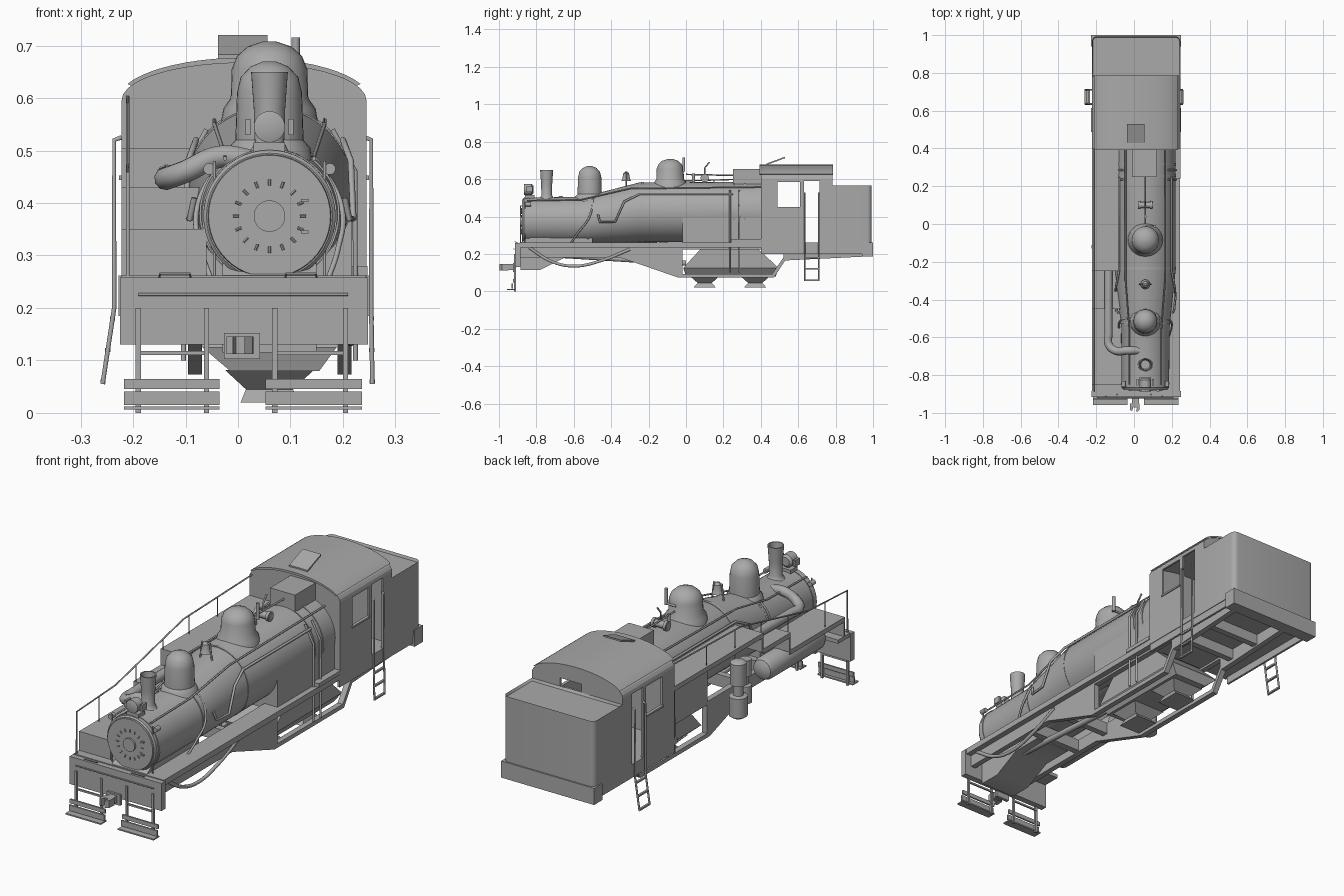
import bpy, bmesh, math
from mathutils import Vector

if "Cube" in bpy.data.objects:
    bpy.data.objects.remove(bpy.data.objects["Cube"])

grey = bpy.data.materials.new("locomotive grey")
grey.diffuse_color = (0.4, 0.4, 0.4, 1)
grey.use_nodes = True
grey.node_tree.nodes["Principled BSDF"].inputs["Base Color"].default_value = grey.diffuse_color
CX = 0.06  # boiler centre line


def finish(name, bm, smooth=True):
    bmesh.ops.recalc_face_normals(bm, faces=bm.faces)
    me = bpy.data.meshes.new(name)
    bm.to_mesh(me)
    bm.free()
    ob = bpy.data.objects.new(name, me)
    bpy.context.collection.objects.link(ob)
    me.materials.append(grey)
    activate(ob)
    if smooth:
        bpy.ops.object.shade_smooth_by_angle(angle=math.radians(35))
    return ob


def activate(ob):
    bpy.ops.object.select_all(action='DESELECT')
    ob.select_set(True)
    bpy.context.view_layer.objects.active = ob


def loft(name, rings, smooth=True):
    bm = bmesh.new()
    vs = [[bm.verts.new(p) for p in r] for r in rings]
    n = len(vs[0])
    for a, b in zip(vs, vs[1:]):
        for i in range(n):
            bm.faces.new((a[i], a[(i + 1) % n], b[(i + 1) % n], b[i]))
    bm.faces.new(vs[0])
    bm.faces.new(vs[-1])
    return finish(name, bm, smooth)


def prism(name, pts, axis, a, b, smooth=True):
    place = {'x': lambda p, t: (t, p[0], p[1]), 'y': lambda p, t: (p[0], t, p[1]),
             'z': lambda p, t: (p[0], p[1], t)}[axis]
    return loft(name, [[place(p, t) for p in pts] for t in (a, b)], smooth)


def box(name, x0, x1, y0, y1, z0, z1):
    return prism(name, [(x0, y0), (x1, y0), (x1, y1), (x0, y1)], 'z', z0, z1, False)


def lathe(name, start, direction, profile, n=32):
    # profile: (distance along axis, radius)
    d = Vector(direction).normalized()
    u = d.orthogonal().normalized()
    v = d.cross(u)
    s = Vector(start)
    return loft(name, [[s + d * t + (u * math.cos(k * math.tau / n) + v * math.sin(k * math.tau / n)) * r
                        for k in range(n)] for t, r in profile])


def rod(name, p, q, r, n=12):
    d = Vector(q) - Vector(p)
    return lathe(name, p, d, [(0, r), (d.length, r)], n)


def pipe(name, pts, r, smooth=False):
    cu = bpy.data.curves.new(name, 'CURVE')
    cu.dimensions, cu.bevel_depth, cu.bevel_resolution, cu.use_fill_caps = '3D', r, 3, True
    sp = cu.splines.new('BEZIER' if smooth else 'POLY')
    ps = sp.bezier_points if smooth else sp.points
    ps.add(len(pts) - 1)
    for b, p in zip(ps, pts):
        if smooth:
            b.co, b.handle_left_type, b.handle_right_type = p, 'AUTO', 'AUTO'
        else:
            b.co = (*p, 1)
    ob = bpy.data.objects.new(name, cu)
    bpy.context.collection.objects.link(ob)
    cu.materials.append(grey)
    activate(ob)
    bpy.ops.object.convert(target='MESH')
    bpy.ops.object.shade_smooth_by_angle(angle=math.radians(40))


def cut(ob, *cutters):
    for c in cutters:
        m = ob.modifiers.new("cut", 'BOOLEAN')
        m.operation, m.object, m.solver = 'DIFFERENCE', c, 'EXACT'
        activate(ob)
        bpy.ops.object.modifier_apply(modifier=m.name)
        bpy.data.objects.remove(c)


# boiler with tapered course, bands and firebox
def ring(y, zc, r, n=48):
    return [(CX + r * math.cos(k * math.tau / n), y, zc + r * math.sin(k * math.tau / n)) for k in range(n)]


loft("boiler", [ring(*a) for a in ((-.872, .375, .12), (-.866, .375, .126), (-.55, .377, .128),
                                   (-.25, .422, .16), (.41, .425, .16))])
for i, (y, z, r) in enumerate(((-.85, .375, .129), (-.53, .38, .134), (-.24, .423, .162), (.25, .425, .163), (.31, .425, .163))):
    loft(f"boiler_band_{i}", [ring(y, z, r), ring(y + .012, z, r)])
box("firebox", CX - .157, CX + .157, -.02, .4, .24, .42)

# smokebox door with hub and clamps
lathe("smokebox_door", (CX, -.87, .375), (0, -1, 0), [(0, .118), (.008, .116)], 48)
lathe("door_hub", (CX, -.875, .375), (0, -1, 0), [(0, .03), (.012, .03)])
for k in range(16):
    d = Vector((math.cos(k * math.tau / 16), 0, math.sin(k * math.tau / 16)))
    c = Vector((CX, -.88, .375))
    rod(f"door_clamp_{k}", c + d * .058, c + d * .07, .0028, 6)
for z in (.345, .405):
    box("door_hinge", CX + .06, CX + .074, -.886, -.87, z - .003, z + .003)

# chimney, domes, bell
lathe("chimney", (CX, -.745, .48), (0, 0, 1), [(0, .055), (.02, .036), (.035, .028), (.1, .03), (.155, .034), (.17, .035), (.17, .03), (.1, .024)])
lathe("sand_dome", (CX, -.515, .46), (0, 0, 1), [(0, .085), (.045, .078), (.06, .065), (.15, .062), (.18, .055), (.2, .036), (.21, .012)])
lathe("steam_dome", (CX, -.085, .54), (0, 0, 1), [(0, .095), (.04, .088), (.06, .074), (.115, .072), (.14, .062), (.158, .042), (.168, .012)])
lathe("bell", (CX, -.32, .59), (0, 0, 1), [(0, .026), (.008, .022), (.025, .018), (.04, .016), (.05, .006)], 20)
for s in (-1, 1):
    rod("bell_post", (CX + s * .03, -.32, .56), (CX + s * .02, -.32, .635), .004)
rod("bell_yoke", (CX - .022, -.32, .634), (CX + .022, -.32, .634), .004)

# whistle, generator, safety valve and turret box ahead of the cab
rod("whistle", (CX + .05, -.012, .64), (CX + .05, -.012, .715), .008)
rod("whistle_arm", (CX, -.012, .645), (CX + .05, -.012, .645), .005)
rod("generator", (CX - .04, .1, .605), (CX + .04, .1, .605), .016, 20)
for s in (-1, 1):
    rod("generator_cover", (CX + s * .025, .1, .605), (CX + s * .038, .1, .605), .022, 20)
pipe("generator_exhaust", [(CX, .1, .6), (CX, .1, .66), (CX, .125, .69)], .004)
rod("safety_valve", (CX, .04, .57), (CX, .04, .63), .008)
pipe("steam_line", [(CX, .0, .625), (CX, .25, .62)], .004)
box("turret_box", -.01, .118, .25, .41, .55, .653)

# headlight
lathe("headlight", (CX, -.815, .545), (0, -1, 0), [(0, .02), (.01, .03), (.05, .03), (.052, .026)], 24)
box("headlight_bracket", CX - .03, CX + .03, -.86, -.81, .49, .515)
for s in (-1, 1):
    box("number_board", CX + s * .041 - .005, CX + s * .041 + .005, -.855, -.82, .53, .56)
    lathe("marker_lamp", (CX + s * .115, -.83, .465), (0, -1, 0), [(0, .011), (.03, .011)], 16)
    rod("front_brace", (CX + s * .105, -.86, .26), (CX + s * .105, -.86, .48), .003)
    # boiler handrails, side pipes and cross stays
    pipe("boiler_handrail", [(CX + s * x, y, z) for x, y, z in
         ((.085, -.85, .485), (.085, -.56, .49), (.105, -.3, .55), (.105, .4, .558))], .004)
    pipe("feed_pipe", [(CX + s * x, y, z) for x, y, z in
         ((.143, -.47, .41), (.152, -.46, .37), (.16, -.38, .37), (.155, -.33, .48), (.14, -.25, .52), (.14, .25, .52))], .006)
    pipe("sand_pipe", [(CX + s * x, y, z) for x, y, z in
         ((.06, -.5, .51), (.105, -.5, .46), (.138, -.52, .39), (.13, -.58, .31), (.11, -.62, .25))], .005, True)
    for y in (.235, .285):
        pipe("injector_pipe", [(CX + s * .12, y, .54), (CX + s * .163, y, .46), (CX + s * .164, y, .1)], .005)

# large delivery pipe on the left
pipe("delivery_pipe", [(.03, -.67, .48), (-.035, -.67, .488), (-.1, -.67, .46), (-.133, -.64, .448), (-.135, -.58, .448), (-.135, -.22, .452)], .022, True)
rod("delivery_pipe_flange", (-.135, -.24, .452), (-.135, -.22, .452), .025, 20)

# cab shell with windows and doors
def arch(x0, x1, z0, zs, h, a=0, n=20):
    c, w = (x0 + x1) / 2, (x1 - x0) / 2
    an = [math.radians(a + (180 - 2 * a) * k / n) for k in range(n + 1)]
    return [(x0, z0), (x1, z0)] + [(c + w * math.cos(t), zs + h * math.sin(t)) for t in an]


cab = prism("cab", arch(-.222, .245, .235, .595, .075), 'y', .4, .782, False)
cut(cab, prism("cutter", arch(-.212, .235, .262, .595, .066), 'y', .41, .772, False),
    box("cutter", -.4, .4, .49, .61, .452, .585), box("cutter", -.4, .4, .632, .715, .262, .59),
    box("cutter", -.01, .1, .74, .85, .568, .605))
outer = arch(-.228, .251, 0, .597, .08, 22)[2:]
prism("cab_roof", outer + arch(-.22, .243, 0, .597, .07, 22)[2:][::-1], 'y', .392, .785)
prism("roof_hatch", [(.43, .675), (.53, .712), (.53, .72), (.43, .683)], 'x', -.038, .056)
for s in (-1, 1):
    box("window_sill", .0115 + s * .234 - .004, .0115 + s * .234 + .004, .487, .613, .444, .452)

# bunker with rounded back corners and sunken top
pts = [(-.222, .782), (.245, .782)]
for cx, a0 in ((.22, 0), (-.197, 90)):
    pts += [(cx + .025 * math.cos(math.radians(a0 + k * 18)), .968 + .025 * math.sin(math.radians(a0 + k * 18))) for k in range(6)]
bunker = prism("bunker", pts, 'z', .235, .566)
bm = bmesh.new()
bm.from_mesh(bunker.data)
top = max(bm.faces, key=lambda f: f.calc_center_median().z)
bmesh.ops.inset_individual(bm, faces=[top], thickness=.005)
for v in top.verts:
    v.co.z -= .012
bm.to_mesh(bunker.data)
bm.free()

# running boards, floor and beams
box("right_running_board", .15, .243, -.885, .95, .235, .262)
box("right_firebox_step", .17, .247, .24, .4, .262, .28)
box("front_deck", -.222, .243, -.89, -.8, .245, .262)
box("cab_floor", -.222, .242, .38, .96, .235, .26)
box("front_beam", -.225, .248, -.915, -.885, .13, .258)
box("rear_beam", -.228, .25, .94, 1.0, .185, .262)
for x in (-.222, .232):
    box("floor_side_channel", x, x + .01, .4, .95, .2, .24)
for i, (y0, y1, z) in enumerate(((-.85, -.45, .35), (-.45, -.25, .43), (-.25, .4, .505))):
    box(f"stepped_walkway_{i}", -.222, -.06, y0, y1, z - .01, z)
    box(f"walkway_riser_{i}", -.222, -.06, y0, y0 + .008, z - .088, z)
    box(f"walkway_edge_{i}", -.222, -.214, y0, y1, z - .022, z)

# left railing
rail = [(-.885, .457), (-.6, .472), (-.1, .588), (.4, .602)]
pipe("walkway_railing", [(-.21, -.885, .262)] + [(-.21, y, z) for y, z in rail], .0035)
for y, z0, z1 in ((-.72, .35, .465), (-.45, .43, .507), (-.25, .505, .553), (-.06, .505, .589), (.15, .505, .595)):
    rod("railing_post", (-.21, y, z0), (-.21, y, z1), .002, 8)

# air tank and air pump on the left
lathe("air_tank", (-.165, -.74, .292), (0, 1, 0), [(0, .02), (.012, .044), (.03, .052), (.4, .052), (.418, .044), (.43, .02)])
lathe("air_pump", (-.185, -.12, .155), (0, 0, 1), [(0, .025), (.01, .04), (.1, .04), (.105, .022), (.15, .022), (.155, .035), (.255, .035), (.265, .02)], 24)
lathe("air_pump_side", (-.165, -.2, .19), (0, 0, 1), [(0, .028), (.08, .028), (.085, .015), (.12, .015), (.125, .026), (.2, .026)], 20)

# side frames with an open loop around the ashpan
frame = [(-.885, .24), (-.885, .18), (-.35, .18), (-.04, .073), (.47, .073), (.53, .165), (.94, .185), (.94, .24)]
for x in (-.095, .19):
    ob = prism("side_frame", frame, 'x', x, x + .026, False)
    cut(ob, prism("cutter", [(-.02, .092), (.46, .092), (.52, .18), (.52, .225), (-.02, .225)], 'x', x - .1, x + .1, False))
for y in (-.5, -.3, .58, .75):
    box("frame_cross_brace", -.09, .21, y, y + .03, .185, .24)

# cylinder saddle, ashpan and hoppers
prism("cylinder_saddle", [(-.885, .26), (-.885, .115), (-.78, .115), (-.65, .18), (-.5, .18), (-.5, .3), (-.83, .3)], 'x', -.03, .15)
loft("ashpan", [[(x0, y0, z), (x1, y0, z), (x1, y1, z), (x0, y1, z)] for z, x0, x1, y0, y1 in
                ((.25, -.07, .19, .1, .36), (.125, -.068, .188, -.015, .495), (.08, -.015, .155, .0, .48))], False)
for i, y in enumerate((.1, .37)):
    loft(f"ash_hopper_{i}", [[(CX + a * hx, y + b * hy, z) for a, b in ((-1, -1), (1, -1), (1, 1), (-1, 1))]
                             for z, hx, hy in ((.082, .085, .08), (.045, .045, .038), (.02, .055, .06))], False)

# swooping pipe on the right and train pipe
pipe("swoop_pipe", [(.215, -.84, .235), (.215, -.72, .16), (.215, -.6, .135), (.215, -.45, .165), (.215, -.3, .225)], .008, True)
rod("train_pipe", (.1, -.8, .2), (.1, .0, .15), .014)

# coupler
box("coupler_plate", -.027, .042, -.925, -.91, .103, .152)
box("coupler_shank", -.01, .026, -.96, -.91, .113, .145)
prism("coupler_jaw", [(-.02, -.95), (.03, -.95), (.028, -.985), (.012, -.998), (.012, -.985), (.016, -.972), (-.004, -.97), (-.01, -.99), (-.022, -.985)], 'z', .112, .146)
pipe("uncoupling_lever", [(-.19, -.92, .226), (.21, -.92, .226)], .003)
for x in (-.12, .12):
    pipe("deck_grab_iron", [(x - .03, -.9, .258), (x - .028, -.915, .266), (x + .028, -.915, .266), (x + .03, -.9, .258)], .002)

# front footboards on hangers
for x0, x1, hangers in ((-.217, -.035, (-.19, -.06)), (.052, .236, (.07, .205))):
    box("footboard_upper", x0, x1, -.925, -.917, .046, .065)
    box("footboard_lower", x0, x1, -.932, -.924, .015, .041)
    box("footboard_tread", x0, x1, -.957, -.915, .006, .012)
    box("footboard_bar", hangers[0], hangers[1], -.915, -.908, .11, .118)
    for x in hangers:
        box("footboard_hanger", x - .005, x + .005, -.92, -.91, 0, .2)

# cab ladders with grab rails
for side, x, foot in (("left", -.236, -.258), ("right", .254, .256)):
    inner = x + (.014 if x < 0 else -.012)
    for y in (.635, .71):
        pipe(f"{side}_ladder_stile", [(inner, y, .525), (x, y, .52), (x, y, .2), (foot, y, .055)], .0045)
    for z in (.06, .12, .18):
        xr = x + (foot - x) * (.2 - z) / .145
        box(f"{side}_ladder_rung", xr - .005, xr + .005, .635, .71, z - .004, z + .004)
